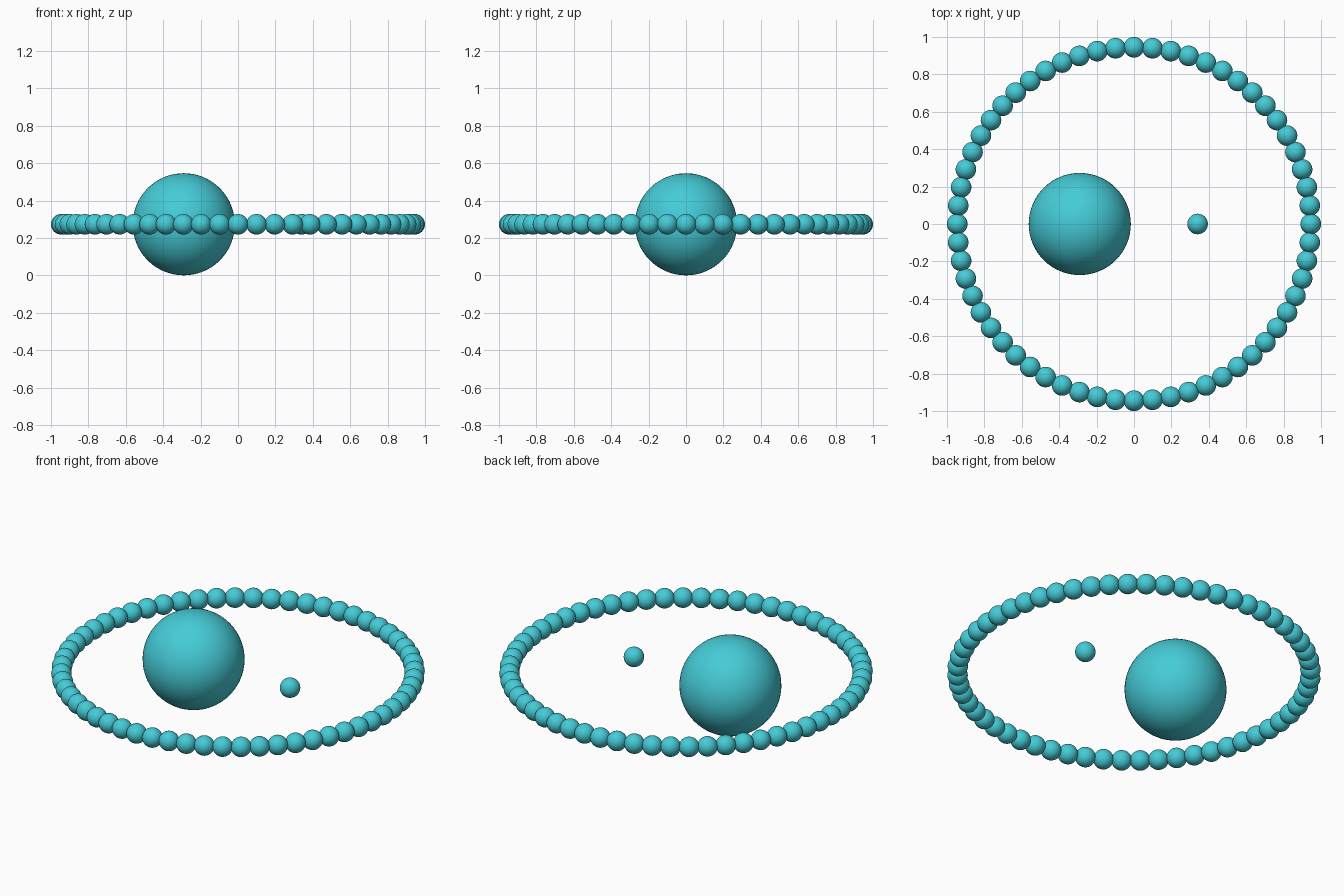
import bpy
from math import cos, sin, tau

if "Cube" in bpy.data.objects:
    bpy.data.objects.remove(bpy.data.objects["Cube"])

RING_R, BEAD_R, BIG_R = 0.945, 0.055, 0.273
BEADS = 60

mat = bpy.data.materials.new("teal")
mat.diffuse_color = (0.06, 0.60, 0.68, 1)
mat.use_nodes = True
mat.node_tree.nodes["Principled BSDF"].inputs["Base Color"].default_value = mat.diffuse_color


def ball(name, x, y, r, segments, rings):
    bpy.ops.mesh.primitive_uv_sphere_add(segments=segments, ring_count=rings,
                                         radius=r, location=(x, y, BIG_R))
    ob = bpy.context.object
    ob.name = name
    bpy.ops.object.shade_smooth()
    ob.data.materials.append(mat)
    return ob


# Large off-centre ball and its small companion
ball("large_ball", -0.29, 0, BIG_R, 64, 32)
ball("small_ball", 0.34, 0, BEAD_R, 32, 16)

# Ring of evenly spaced beads sharing one mesh
first = ball("ring_bead", RING_R, 0, BEAD_R, 32, 16)
for i in range(1, BEADS):
    a = tau * i / BEADS
    bead = first.copy()
    bead.location = (RING_R * cos(a), RING_R * sin(a), BIG_R)
    bpy.context.collection.objects.link(bead)
